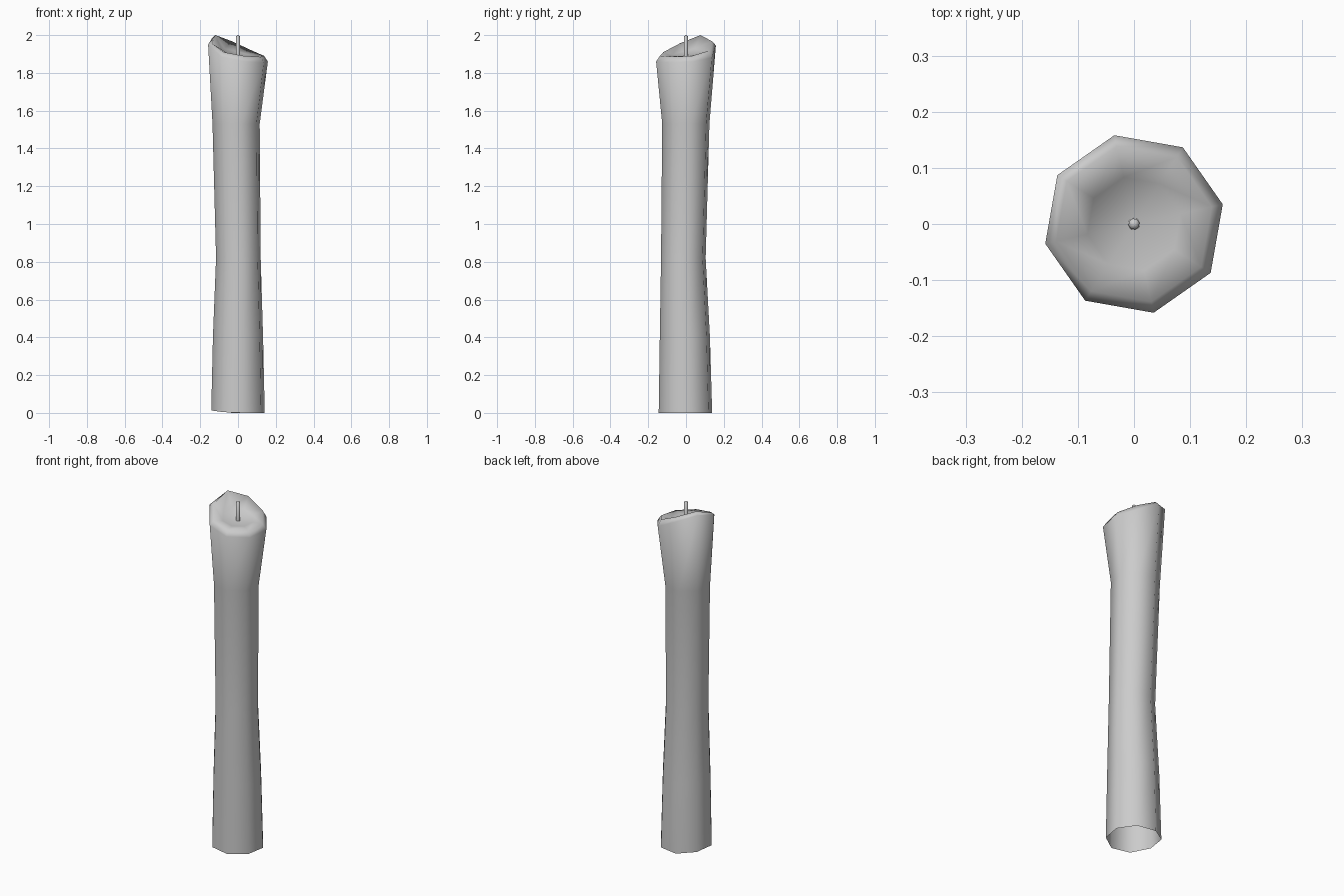
import bpy, bmesh
from math import cos, sin, radians

if "Cube" in bpy.data.objects:
    bpy.data.objects.remove(bpy.data.objects["Cube"])

SIDES = 8


def ring(bm, radius, heights, cx=0.0, cy=0.0, sides=SIDES, turn=12.5):
    if not isinstance(heights, (list, tuple)):
        heights = [heights] * sides
    verts = []
    for i, z in enumerate(heights):
        a = radians(turn + i * 360 / sides)
        verts.append(bm.verts.new((cx + radius * cos(a), cy + radius * sin(a), z)))
    return verts


def bridge(bm, lower, upper):
    n = len(lower)
    for i in range(n):
        j = (i + 1) % n
        bm.faces.new((lower[i], lower[j], upper[j], upper[i]))


def cap(bm, loop, co):
    tip = bm.verts.new(co)
    for i in range(len(loop)):
        bm.faces.new((loop[i], loop[(i + 1) % len(loop)], tip))


def finish(bm, name):
    mesh = bpy.data.meshes.new(name)
    bm.to_mesh(mesh)
    bm.free()
    for p in mesh.polygons:
        p.use_smooth = True
    obj = bpy.data.objects.new(name, mesh)
    bpy.context.collection.objects.link(obj)


# Candle body: open at the bottom, slanted melted rim and a shallow wax bowl
shoulder = [1.86, 1.88, 1.945, 1.985, 1.95, 1.885, 1.86, 1.855]
rim = [1.89, 1.917, 1.967, 2.0, 1.957, 1.91, 1.89, 1.885]
bowl = [1.888 + (z - 1.885) * 0.35 for z in rim]
bm = bmesh.new()
loops = [
    ring(bm, 0.145, [0, 0, 0, 0.01, 0.013, 0.004, 0, 0], 0, -0.003),
    ring(bm, 0.136, 0.40, 0, -0.006),
    ring(bm, 0.121, 0.82, 0.002, -0.014),
    ring(bm, 0.128, 1.53, -0.010, -0.001),
    ring(bm, 0.162, shoulder),
    ring(bm, 0.142, rim),
    ring(bm, 0.085, bowl),
]
for a, b in zip(loops, loops[1:]):
    bridge(bm, a, b)
cap(bm, loops[-1], (0, 0, 1.885))
finish(bm, "candle_body")

# Wick
bm = bmesh.new()
base = ring(bm, 0.011, 1.88)
top = ring(bm, 0.010, 1.995)
bridge(bm, base, top)
cap(bm, top, (0, 0, 2.0))
finish(bm, "wick")
